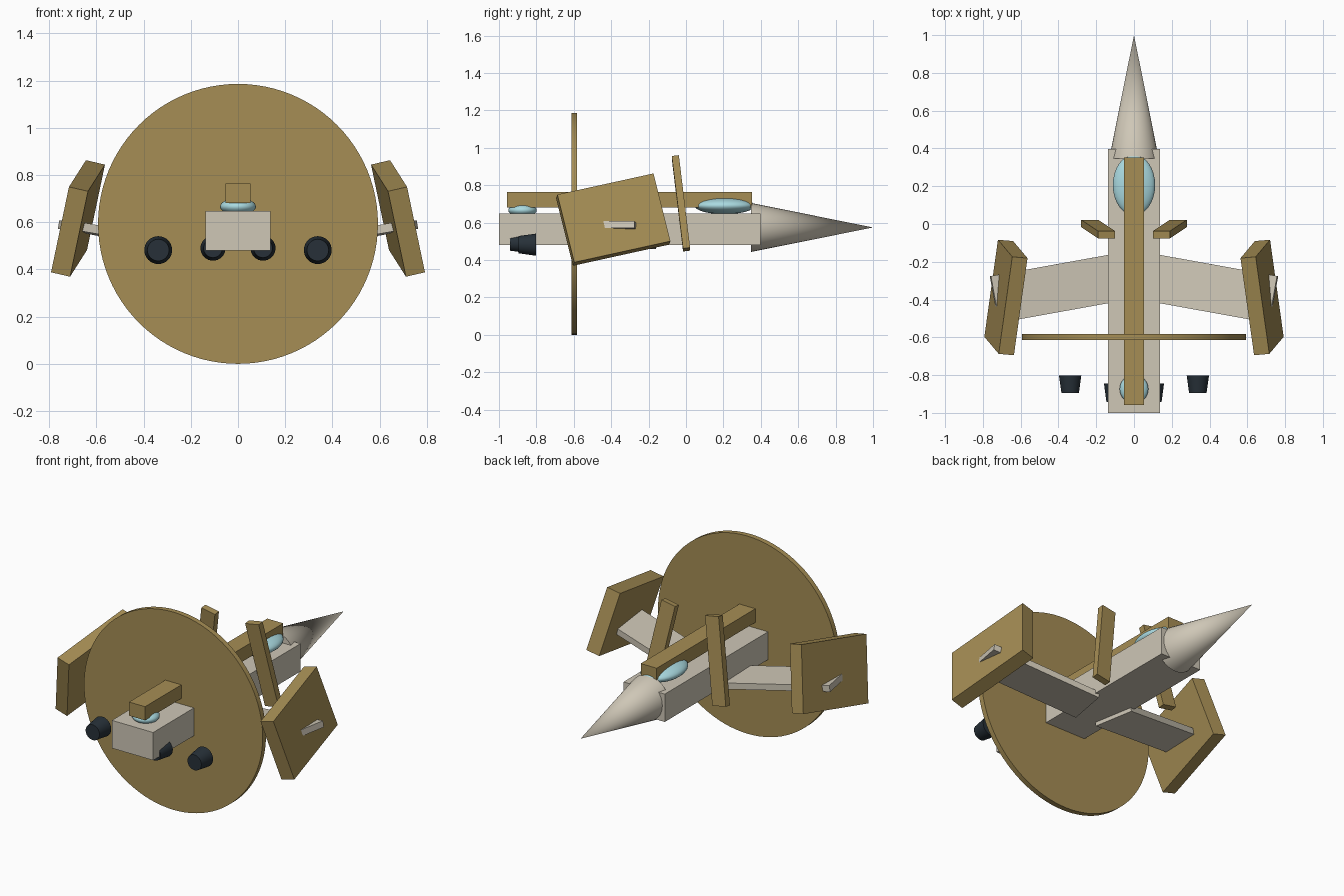
import bpy
import math
from mathutils import Vector, Matrix

if "Cube" in bpy.data.objects:
    bpy.data.objects.remove(bpy.data.objects["Cube"])


def material(name, rgb):
    m = bpy.data.materials.new(name)
    m.diffuse_color = (*rgb, 1)
    m.use_nodes = True
    m.node_tree.nodes["Principled BSDF"].inputs["Base Color"].default_value = m.diffuse_color
    return m


GOLD = material("gold", (0.38, 0.27, 0.09))
CREAM = material("cream", (0.62, 0.57, 0.47))
GLASS = material("glass", (0.40, 0.70, 0.75))
DARK = material("dark", (0.02, 0.03, 0.04))


def finish(name, mat, smooth=False):
    ob = bpy.context.object
    ob.name = name
    ob.data.materials.append(mat)
    if smooth:
        bpy.ops.object.shade_smooth_by_angle(angle=math.radians(35))
    return ob


def box(name, mat, lo, hi):
    lo, hi = Vector(lo), Vector(hi)
    bpy.ops.mesh.primitive_cube_add(size=1, location=(lo + hi) / 2)
    bpy.context.object.scale = hi - lo
    return finish(name, mat)


def slab(name, mat, center, along, up, thickness, side):
    """Tilted box from its centre and two edge vectors, mirrored in x by side."""
    a, u = Vector(along), Vector(up)
    u -= a * (u.dot(a) / a.dot(a))
    n = a.cross(u).normalized() * thickness
    flip = Vector((side, 1, 1))
    c, a, u, n = (Vector(v) * flip for v in (center, a, u, n))
    if side < 0:
        n = -n
    bpy.ops.mesh.primitive_cube_add(size=1)
    ob = finish(name, mat)
    rot = Matrix((a, u, n)).transposed().to_4x4()
    ob.data.transform(Matrix.Translation(c) @ rot)
    return ob


def round_y(name, mat, r_back, r_front, y0, y1, x, z, sides=32):
    """Cylinder or cone along y from y0 to y1."""
    bpy.ops.mesh.primitive_cone_add(vertices=sides, radius1=r_back, radius2=r_front,
                                    depth=y1 - y0, location=(x, (y0 + y1) / 2, z),
                                    rotation=(-math.pi / 2, 0, 0))
    return finish(name, mat, True)


def ellipsoid(name, center, radii):
    bpy.ops.mesh.primitive_uv_sphere_add(segments=32, ring_count=16, radius=1, location=center)
    bpy.context.object.scale = radii
    return finish(name, GLASS, True)


# Fuselage, nose, spine beam and canopies
box("fuselage", CREAM, (-0.137, -1.0, 0.481), (0.137, 0.397, 0.648))
round_y("nose_cone", CREAM, 0.131, 0, 0.348, 1.0, 0, 0.574)
box("spine_beam", GOLD, (-0.053, -0.957, 0.682), (0.053, 0.353, 0.764))
ellipsoid("front_canopy", (0, 0.206, 0.690), (0.112, 0.160, 0.045))
ellipsoid("rear_canopy", (0, -0.874, 0.666), (0.076, 0.076, 0.036))

# Large round disc
round_y("disc", GOLD, 0.593, 0.593, -0.613, -0.582, 0, 0.593, 96)

for side, tag in ((1, "right"), (-1, "left")):
    # Swept wing with a slight upward tilt
    inner, tip = Vector((0.09, -0.283, 0.478)), Vector((0.738, -0.400, 0.590))
    slab(tag + "_wing", CREAM, (inner + tip) / 2, tip - inner,
         (0.044, 0.248, 0), 0.037, side)
    # Tilted wing-tip panel
    slab(tag + "_tip_panel", GOLD, (0.678, -0.389, 0.616), (-0.072, 0.514, 0.113),
         (-0.076, -0.090, 0.362), 0.083, side)
    # Upright leaning fin
    slab(tag + "_fin", GOLD, (0.19, -0.027, 0.703), (-0.09, -0.06, 0.494),
         (0.09, 0, 0.0164), 0.038, side)
    # Tapered engines
    round_y(tag + "_outer_engine", DARK, 0.046, 0.059, -0.896, -0.803, side * 0.338, 0.482)
    round_y(tag + "_inner_engine", DARK, 0.040, 0.053, -0.942, -0.845, side * 0.106, 0.490)
